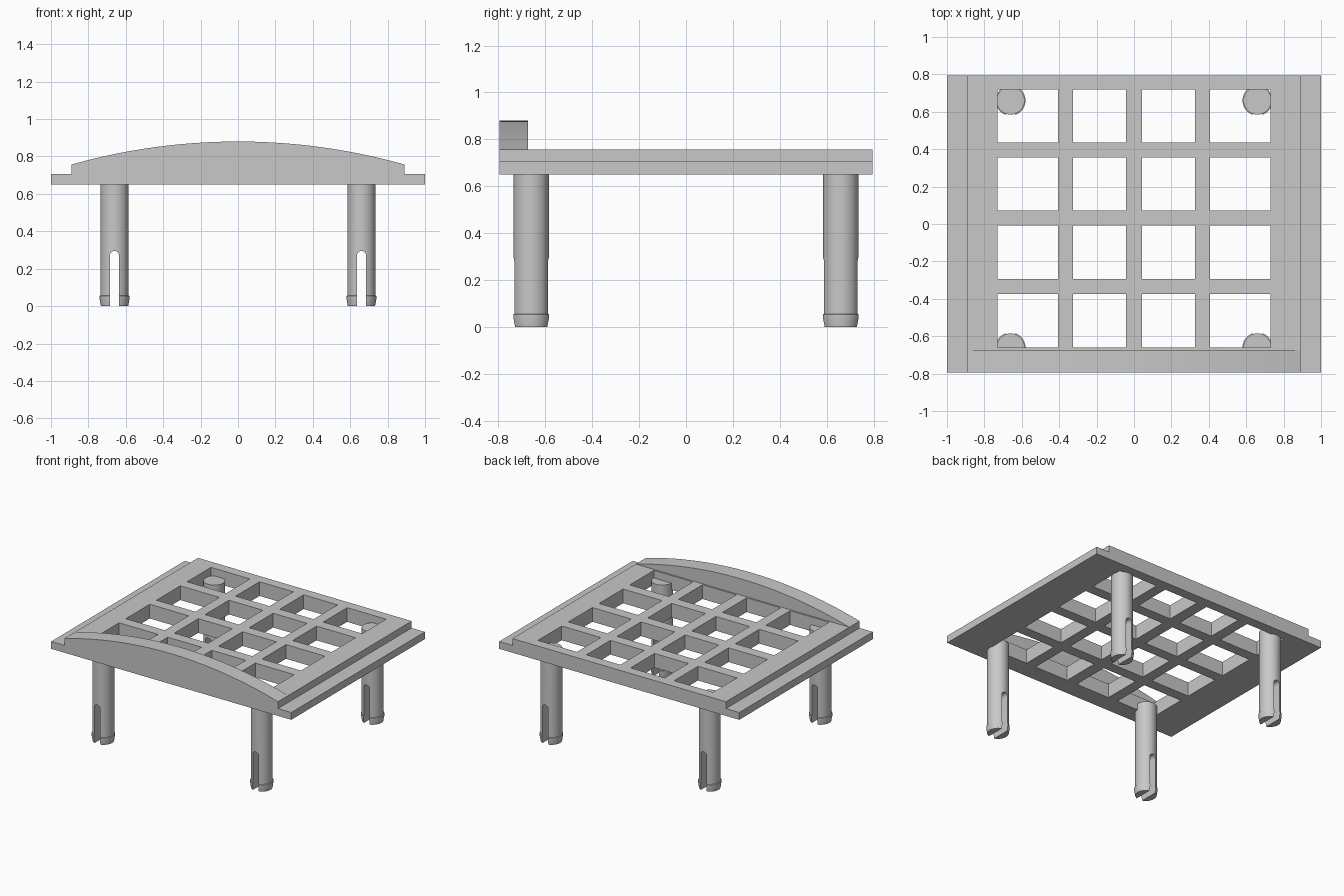
import bpy, bmesh, math

default = bpy.data.objects.get("Cube")
if default:
    bpy.data.objects.remove(default, do_unlink=True)

grey = bpy.data.materials.new("light_grey")
grey.use_nodes = True
colour = (0.58, 0.58, 0.58, 1)
grey.diffuse_color = colour
grey.node_tree.nodes["Principled BSDF"].inputs["Base Color"].default_value = colour

HALF_DEPTH = 0.795
BOTTOM, FLANGE, TOP, PEAK = 0.65, 0.705, 0.757, 0.88
STEP_X = 0.89


def finish(name, bm):
    """Turn a bmesh into a scene object with outward normals."""
    bmesh.ops.recalc_face_normals(bm, faces=bm.faces)
    mesh = bpy.data.meshes.new(name)
    bm.to_mesh(mesh)
    bm.free()
    mesh.materials.append(grey)
    obj = bpy.data.objects.new(name, mesh)
    bpy.context.collection.objects.link(obj)
    return obj


def extrude_profile(name, points, y0, y1):
    """Extrude an x-z outline along y."""
    bm = bmesh.new()
    face = bm.faces.new([bm.verts.new((x, y0, z)) for x, z in points])
    new = bmesh.ops.extrude_face_region(bm, geom=[face])["geom"]
    verts = [v for v in new if isinstance(v, bmesh.types.BMVert)]
    bmesh.ops.translate(bm, verts=verts, vec=(0, y1 - y0, 0))
    return finish(name, bm)


def activate(obj):
    bpy.ops.object.select_all(action='DESELECT')
    obj.select_set(True)
    bpy.context.view_layer.objects.active = obj


def cut(obj, cutter):
    """Subtract the cutter and discard it."""
    mod = obj.modifiers.new("cut", 'BOOLEAN')
    mod.operation, mod.solver, mod.object = 'DIFFERENCE', 'EXACT', cutter
    activate(obj)
    bpy.ops.object.modifier_apply(modifier=mod.name)
    bpy.data.objects.remove(cutter, do_unlink=True)


def smooth(obj):
    activate(obj)
    bpy.ops.object.shade_smooth_by_angle(angle=math.radians(30))


# Stepped plate with a grid of square openings
half = [(1, BOTTOM), (1, FLANGE), (STEP_X, FLANGE), (STEP_X, TOP)]
outline = half + [(-x, z) for x, z in reversed(half)]
plate = extrude_profile("grid_plate", outline, -HALF_DEPTH, HALF_DEPTH)

columns = [(-0.73, -0.405), (-0.325, -0.043), (0.043, 0.325), (0.405, 0.73)]
rows = [(-0.66, -0.373), (-0.293, -0.008), (0.072, 0.356), (0.436, 0.72)]
bm = bmesh.new()
for x0, x1 in columns:
    for y0, y1 in rows:
        box = bmesh.ops.create_cube(bm, size=1)["verts"]
        bmesh.ops.scale(bm, verts=box, vec=(x1 - x0, y1 - y0, 1))
        bmesh.ops.translate(bm, verts=box, vec=((x0 + x1) / 2, (y0 + y1) / 2, TOP))
cut(plate, finish("opening_cutter", bm))

# Arched lip along the front edge
rise = PEAK - TOP
radius = (STEP_X ** 2 + rise ** 2) / (2 * rise)
sweep = math.asin(STEP_X / radius)
steps = 40
arc = []
for i in range(steps + 1):
    a = sweep * (2 * i / steps - 1)
    arc.append((radius * math.sin(a), PEAK - radius + radius * math.cos(a)))
lip = extrude_profile("front_lip", arc, -HALF_DEPTH, -0.673)
smooth(lip)


# Round legs with a flared tip and a slot through the lower part
def make_leg(name, x, y):
    profile = [(0, 0), (0.073, 0), (0.08, 0.04), (0.08, 0.054),
               (0.075, 0.056), (0.075, 0.7), (0, 0.7)]
    bm = bmesh.new()
    verts = [bm.verts.new((r, 0, z)) for r, z in profile]
    edges = [bm.edges.new(pair) for pair in zip(verts, verts[1:])]
    bmesh.ops.spin(bm, geom=verts + edges, cent=(0, 0, 0), axis=(0, 0, 1),
                   angle=math.tau, steps=48, use_duplicate=False)
    bmesh.ops.remove_doubles(bm, verts=bm.verts, dist=0.0001)
    leg = finish(name, bm)

    w, top = 0.024, 0.295
    slot = [(-w, -0.1), (w, -0.1)]
    for i in range(13):
        a = math.pi * i / 12
        slot.append((w * math.cos(a), top - w + w * math.sin(a)))
    cut(leg, extrude_profile("slot_cutter", slot, -0.2, 0.2))
    smooth(leg)
    leg.location = (x, y, 0)


for side, x in (("left", 0.66), ("right", -0.66)):
    for end, y in (("front", -0.66), ("back", 0.66)):
        make_leg(f"{end}_{side}_leg", x, y)
